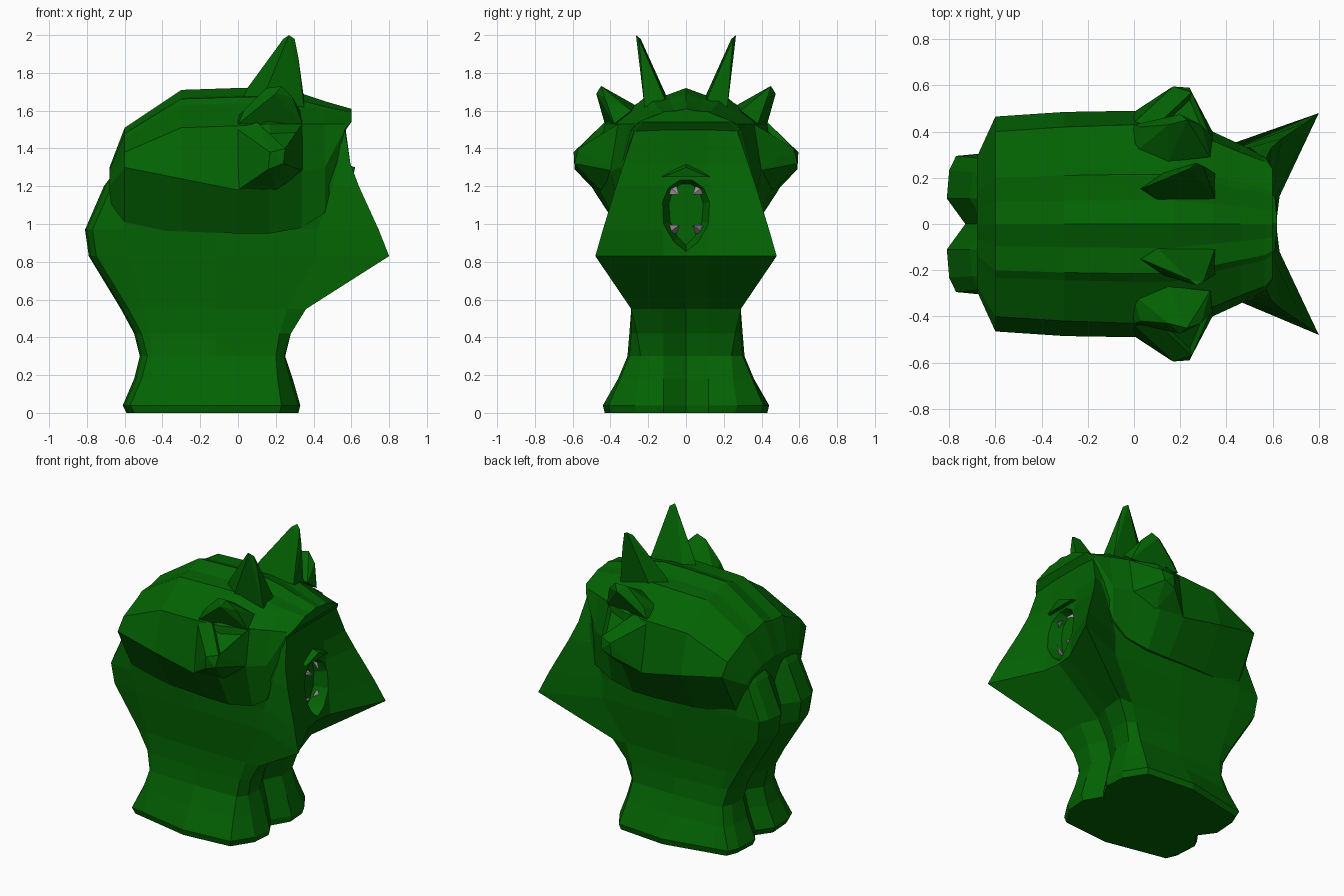
import bpy
import bmesh
from mathutils import Vector

default_cube = bpy.data.objects.get("Cube")
if default_cube:
    bpy.data.objects.remove(default_cube, do_unlink=True)


def make_material(name, colour):
    material = bpy.data.materials.new(name)
    material.use_nodes = True
    material.diffuse_color = colour
    shader = material.node_tree.nodes["Principled BSDF"]
    shader.inputs["Base Color"].default_value = colour
    shader.inputs["Roughness"].default_value = 0.8
    return material


green = make_material("leaf green", (0.001, 0.125, 0.001, 1))
grey = make_material("tooth grey", (0.36, 0.3, 0.36, 1))


def finish(mesh_data, name, material):
    """Turn a bmesh into a flat shaded object with outward normals."""
    bmesh.ops.recalc_face_normals(mesh_data, faces=mesh_data.faces[:])
    mesh = bpy.data.meshes.new(name)
    mesh_data.to_mesh(mesh)
    mesh_data.free()
    mesh.materials.append(material)
    part = bpy.data.objects.new(name, mesh)
    bpy.context.collection.objects.link(part)
    return part


def mirrored_ring(half):
    """Close a half section, whose ends lie on y = 0, into a full ring."""
    other = [Vector((p[0], -p[1], p[2])) for p in reversed(half[1:-1])]
    return [Vector(p) for p in half] + other


def loft(name, rings, material):
    bm = bmesh.new()
    rows = [[bm.verts.new(p) for p in ring] for ring in rings]
    count = len(rows[0])
    for low, high in zip(rows, rows[1:]):
        for i in range(count):
            j = (i + 1) % count
            bm.faces.new((low[i], low[j], high[j], high[i]))
    bm.faces.new(rows[0])
    bm.faces.new(rows[-1])
    return finish(bm, name, material)


def hull(name, points, material, side=1, socket=False):
    """Convex part through a few points; side mirrors it across y."""
    bm = bmesh.new()
    for x, y, z in points:
        bm.verts.new((x, y * side, z))
    result = bmesh.ops.convex_hull(bm, input=bm.verts[:])
    loose = [g for g in result["geom_interior"] if isinstance(g, bmesh.types.BMVert)]
    bmesh.ops.delete(bm, geom=loose, context="VERTS")
    bmesh.ops.recalc_face_normals(bm, faces=bm.faces[:])
    if socket:
        upper = [f for f in bm.faces if f.normal.z > 0.2 and f.normal.y * side > 0.2]
        if upper:
            face = max(upper, key=lambda f: f.calc_area())
            bmesh.ops.inset_individual(bm, faces=[face], thickness=0.02, depth=-0.03)
    return finish(bm, name, material)


# Neck, cheeks and back lobes: one loft upwards
# height, back x, groove, rear corner x y, flank y, front corner x y,
# cheek edge x y, front lobe x, front centre x
body_sections = [
    (0.0, -.59, .08, -.46, .36, .43, .22, .4, .31, .26, .32, .25),
    (.04, -.61, .08, -.47, .37, .44, .23, .41, .32, .27, .33, .25),
    (.18, -.55, .07, -.46, .33, .36, .21, .35, .275, .25, .29, .22),
    (.3, -.52, .07, -.45, .3, .31, .2, .3, .245, .24, .25, .19),
    (.42, -.55, .07, -.47, .28, .3, .22, .29, .28, .26, .28, .22),
    (.55, -.62, .07, -.5, .28, .29, .26, .29, .36, .29, .34, .29),
    (.83, -.79, .07, -.58, .3, .32, .42, .32, .8, .48, .63, .615),
    (.97, -.81, .08, -.61, .31, .33, .42, .32, .745, .44, .615, .605),
    (1.2, -.71, .06, -.61, .3, .36, .5, .33, .64, .37, .59, .585),
    (1.32, -.62, .04, -.56, .32, .38, .53, .31, .595, .33, .575, .575),
    (1.5, -.45, .03, -.4, .27, .34, .5, .28, .565, .27, .57, .57),
]
body_rings = []
for z, xb, groove, xr, wr, wm, xc, wc, xe, we, xl, xm in body_sections:
    body_rings.append(mirrored_ring([
        (xb + groove, 0, z), (xb, .11, z), (xb + .01, wr * .75, z),
        (xb + .04, wr * .95, z), (xr, wr, z), (-.12, wm, z), (xc, wc, z),
        (xe, we, z), (xl, .12, z), (xm, 0, z)]))
body = loft("neck_and_cheeks", body_rings, green)

# Skull cap: a loft from back to front, overhanging the neck
# x, crown height, upper edge y z, widest edge y z, lower edge y z
skull_sections = [
    (-.68, 1.3, .27, 1.24, .29, 1.2, .27, 1.08),
    (-.6, 1.51, .4, 1.38, .465, 1.3, .29, .975),
    (-.3, 1.71, .42, 1.51, .485, 1.24, .33, .96),
    (0, 1.72, .43, 1.52, .49, 1.18, .34, .95),
    (.17, 1.72, .43, 1.53, .48, 1.22, .34, .95),
    (.34, 1.69, .36, 1.53, .4, 1.28, .33, .98),
    (.46, 1.65, .31, 1.53, .345, 1.3, .34, 1.06),
    (.565, 1.62, .27, 1.53, .29, 1.5, .27, 1.49),
    (.6, 1.61, .23, 1.55, .24, 1.545, .23, 1.54),
]
skull_rings = []
for x, top, w1, z1, w2, z2, w3, z3 in skull_sections:
    drop = (top - z1) * .2
    skull_rings.append(mirrored_ring([
        (x, 0, top), (x, w1 * .24, top - drop), (x, w1 * .5, top - drop * 1.2),
        (x, w1 * .58, top - drop * 2),
        (x, w1, z1), (x, w2, z2), (x, w3, z3), (x, 0, z3)]))
loft("skull_cap", skull_rings, green)

# Mouth opening, cut into the front and narrowing inwards
mouth_half = [(.14, 1.12), (.11, 1.2), (.04, 1.25), (.13, 1.0), (.07, .9), (0, .845)]
cutter_points = []
for y, z in mouth_half:
    for s in (-1, 1):
        cutter_points += [(.64, y * s, z), (.52, y * s * .65, 1.06 + (z - 1.06) * .8)]
cutter = hull("mouth_cutter", cutter_points, green)
cut = body.modifiers.new("mouth opening", "BOOLEAN")
cut.operation = "DIFFERENCE"
cut.solver = "EXACT"
cut.object = cutter
bpy.context.view_layer.update()
evaluated = body.evaluated_get(bpy.context.evaluated_depsgraph_get())
cut_mesh = bpy.data.meshes.new_from_object(evaluated)
body.modifiers.clear()
body.data = cut_mesh
bpy.data.objects.remove(cutter, do_unlink=True)

# Small peaked ridge over the mouth
hull("mouth_ridge", [
    (.54, 0, 1.33), (.54, .14, 1.25), (.54, -.14, 1.25),
    (.62, 0, 1.3), (.61, .12, 1.25), (.61, -.12, 1.25)], green)

for side, label in ((1, "left"), (-1, "right")):
    # Tall crown horn
    hull("crown_horn_" + label, [
        (.02, .15, 1.66), (.05, .16, 1.72), (.12, .22, 1.64),
        (.35, .22, 1.62), (.35, .11, 1.66), (.1, .1, 1.67),
        (.14, .2, 1.83), (.32, .24, 1.88),
        (.24, .24, 1.98), (.27, .265, 2.0), (.3, .25, 1.98)],
        green, side)
    # Short horn above the eye
    hull("brow_horn_" + label, [
        (-.01, .3, 1.56), (0, .43, 1.53), (.03, .42, 1.6),
        (.34, .38, 1.53), (.33, .29, 1.6), (.15, .27, 1.63),
        (.15, .43, 1.72), (.23, .45, 1.73), (.2, .475, 1.69),
        (.29, .43, 1.67)], green, side)
    # Bulging eye with a sunken lid
    hull("eye_bulge_" + label, [
        (0, .44, 1.5), (0, .485, 1.18), (.2, .45, 1.18),
        (.34, .36, 1.53), (.35, .38, 1.28),
        (.16, .59, 1.29), (.17, .595, 1.38), (.24, .59, 1.32),
        (.25, .57, 1.4), (.1, .43, 1.54)], green, side, socket=True)
    # Upper and lower fangs pointing to the middle of the mouth
    for height, up, row in ((1.175, 1, "upper"), (.975, -1, "lower")):
        hull("_".join((row, "fang", label)), [
            (.54, .095, height + .025 * up), (.54, .095, height - .02 * up),
            (.54, .05, height + .025 * up),
            (.6, .035, height - .02 * up)], grey, side)
